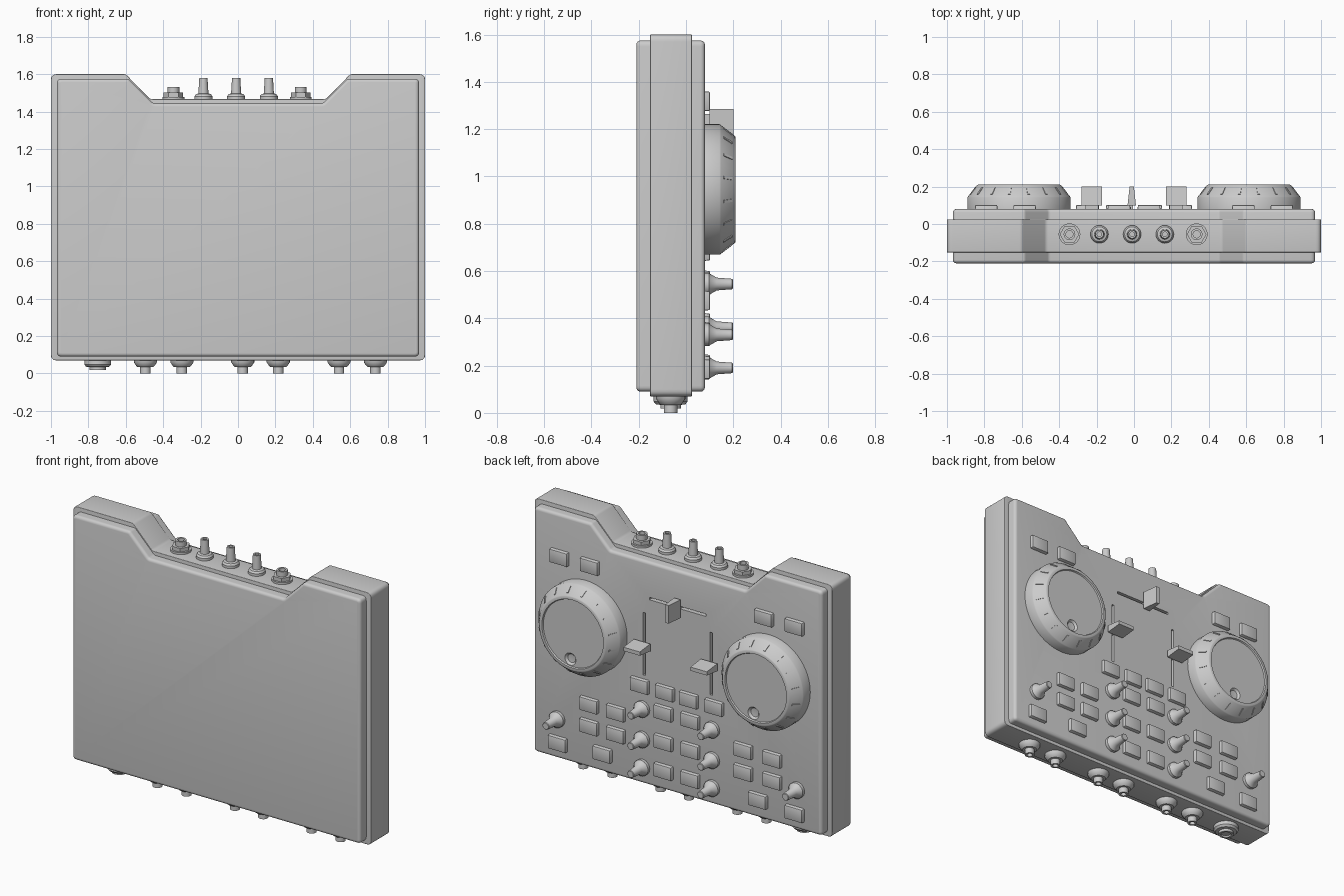
import bpy, bmesh, math
from mathutils import Matrix, Vector

cube = bpy.data.objects.get("Cube")
if cube:
    bpy.data.objects.remove(cube, do_unlink=True)

# Single plain grey
grey = bpy.data.materials.new("plain grey")
grey.use_nodes = True
colour = (0.6, 0.6, 0.6, 1)
grey.diffuse_color = colour
grey.node_tree.nodes["Principled BSDF"].inputs["Base Color"].default_value = colour

FACE = 0.08                                   # y of the control face
TO_BACK = Matrix.Rotation(-math.pi / 2, 4, 'X')
TO_BELOW = Matrix.Rotation(math.pi, 4, 'X')


def finish(bm, name, matrix=Matrix()):
    bmesh.ops.recalc_face_normals(bm, faces=bm.faces)
    mesh = bpy.data.meshes.new(name)
    bm.to_mesh(mesh)
    bm.free()
    mesh.transform(matrix)
    mesh.materials.append(grey)
    ob = bpy.data.objects.new(name, mesh)
    bpy.context.collection.objects.link(ob)
    bpy.ops.object.select_all(action='DESELECT')
    ob.select_set(True)
    bpy.context.view_layer.objects.active = ob
    bpy.ops.object.shade_smooth_by_angle(angle=math.radians(35))
    return ob


def fillet(points, radius, steps=5):
    """Round every corner of a closed 2D outline."""
    out = []
    for i, p in enumerate(points):
        p = Vector(p)
        a = (Vector(points[i - 1]) - p).normalized()
        b = (Vector(points[(i + 1) % len(points)]) - p).normalized()
        half = a.angle(b) / 2
        cut = radius / math.tan(half)
        start, end = p + a * cut, p + b * cut
        for k in range(steps + 1):
            t = k / steps
            out.append(start * (1 - t) ** 2 + p * 2 * t * (1 - t) + end * t * t)
    return out


def slab(name, outline, y0, y1, bevel):
    """Extrude an x-z outline along y and round both rims."""
    bm = bmesh.new()
    base = bm.faces.new([bm.verts.new((p.x, y0, p.y)) for p in outline])
    top = bmesh.ops.extrude_face_region(bm, geom=[base])["geom"]
    bmesh.ops.translate(bm, verts=[v for v in top if isinstance(v, bmesh.types.BMVert)],
                        vec=(0, y1 - y0, 0))
    rims = [e for e in bm.edges if abs(e.verts[0].co.y - e.verts[1].co.y) < 1e-5]
    bmesh.ops.bevel(bm, geom=rims, offset=bevel, segments=4, profile=0.5, affect='EDGES')
    return finish(bm, name)


def lathe(name, profile, matrix, sides=32):
    """Spin (radius, height) points round local z."""
    bm = bmesh.new()
    rings = []
    for r, h in profile:
        if r == 0:
            rings.append([bm.verts.new((0, 0, h))] * sides)
        else:
            rings.append([bm.verts.new((r * math.cos(a), r * math.sin(a), h))
                          for a in (2 * math.pi * k / sides for k in range(sides))])
    for low, high in zip(rings, rings[1:]):
        for k in range(sides):
            n = (k + 1) % sides
            corners = list(dict.fromkeys((low[k], low[n], high[n], high[k])))
            bm.faces.new(corners)
    return finish(bm, name, matrix)


def block(name, matrix, size, taper=(1, 1), bevel=0.0):
    """Box standing on local z = 0, its top scaled by taper."""
    bm = bmesh.new()
    bmesh.ops.create_cube(bm, size=1)
    for v in bm.verts:
        top = v.co.z > 0
        v.co.x *= size[0] * (taper[0] if top else 1)
        v.co.y *= size[1] * (taper[1] if top else 1)
        v.co.z = size[2] if top else 0
    if bevel:
        bmesh.ops.bevel(bm, geom=[e for e in bm.edges if max(v.co.z for v in e.verts) > 0],
                        offset=bevel, segments=2, profile=0.5, affect='EDGES')
    return finish(bm, name, matrix)


def carve(target, cutter):
    mod = target.modifiers.new("cut", 'BOOLEAN')
    mod.operation, mod.object, mod.solver = 'DIFFERENCE', cutter, 'EXACT'
    bpy.ops.object.select_all(action='DESELECT')
    bpy.context.view_layer.objects.active = target
    target.select_set(True)
    bpy.ops.object.modifier_apply(modifier=mod.name)
    bpy.data.objects.remove(cutter, do_unlink=True)


def on_face(x, z, lift=0.0):
    return Matrix.Translation((x, FACE + lift, z)) @ TO_BACK


def outline(w, bottom, top, shoulder, notch_x, notch_z, r):
    right = [(w, bottom), (w, top), (shoulder, top), (notch_x, notch_z)]
    return fillet(right + [(-x, z) for x, z in reversed(right)], r)


# Casing: outer belt and the rounded shell that shows front and back
slab("outer_belt", outline(1.0, 0.07, 1.6, 0.6, 0.47, 1.467, 0.03), -0.152, 0.025, 0.003)
shell = slab("casing_shell", outline(0.968, 0.09, 1.575, 0.585, 0.455, 1.445, 0.025),
             -0.21, FACE, 0.018)

# Fader slots cut into the control face
for x, z, w, h in ((0.225, 0.94, 0.015, 0.38), (-0.225, 0.94, 0.015, 0.38),
                   (0, 1.225, 0.38, 0.015)):
    carve(shell, block("slot_cutter", on_face(x, z, -0.03), (w, h, 0.06)))

# Fader caps, thin along their travel
for name, x, z, across in (("left_fader", 0.225, 0.94, True),
                           ("right_fader", -0.225, 0.94, True),
                           ("cross_fader", -0.012, 1.23, False)):
    stem, cap = (0.07, 0.012), (0.11, 0.045)
    taper = (1, 0.5)
    if not across:
        stem, cap, taper = stem[::-1], cap[::-1], taper[::-1]
    block(name + "_stem", on_face(x, z, -0.03), (*stem, 0.06))
    block(name + "_cap", on_face(x, z, 0.02), (*cap, 0.1), taper)

# Jog wheels with finger dimple and grip marks
for side, x in (("left", 0.615), ("right", -0.615)):
    place = on_face(x, 0.945)
    wheel = lathe(side + "_jog_wheel",
                  [(0, -0.01), (0.276, -0.01), (0.276, 0.062), (0.272, 0.068), (0.226, 0.127),
                   (0.22, 0.13), (0.206, 0.13), (0.202, 0.122), (0, 0.122)], place, 64)
    carve(wheel, lathe("dimple_cutter", [(0, 0.107), (0.026, 0.11), (0.037, 0.122),
                                         (0.037, 0.15), (0, 0.15)],
                       on_face(x + 0.02, 0.785)))
    slope = math.atan2(0.059, 0.046)
    for k in range(16):
        turn = Matrix.Rotation(2 * math.pi * (k + 0.5) / 16, 4, 'Z')
        lean = Matrix.Translation((0.249, 0, 0.095)) @ Matrix.Rotation(slope, 4, 'Y')
        block(side + "_grip_mark", place @ turn @ lean, (0.046, 0.012, 0.005))

# Push buttons
spots = [(x, 1.318) for x in (0.79, 0.585, -0.585, -0.79)]
spots += [(x, 0.685) for x in (0.25, 0.08, -0.08, -0.25)]
spots += [(s * 0.09, z) for z in (0.56, 0.38, 0.205) for s in (1, -1)]
spots += [(x, z) for z in (0.475, 0.342) for x in (0.59, 0.41, -0.445, -0.64)]
spots += [(0.8, 0.185), (0.5, 0.2), (-0.545, 0.2), (-0.79, 0.185)]
for x, z in spots:
    block("push_button", on_face(x, z, -0.005), (0.122, 0.084, 0.027), (0.97, 0.96), 0.006)

# Rotary knobs
knob = [(0, -0.01), (0.048, -0.01), (0.048, 0.018), (0.042, 0.024), (0.027, 0.05),
        (0.022, 0.115), (0.019, 0.118), (0, 0.118)]
for x, z in [(s * 0.235, z) for z in (0.545, 0.36, 0.19) for s in (1, -1)] + \
        [(0.805, 0.33), (-0.805, 0.33)]:
    lathe("rotary_knob", knob, on_face(x, z), 24)

# Top sockets: three tall plugs between two hex nut sockets
for x in (-0.185, -0.01, 0.165):
    lathe("top_plug", [(0, -0.01), (0.048, -0.01), (0.048, 0.015), (0.04, 0.026), (0.027, 0.03),
                       (0.022, 0.113), (0.012, 0.113), (0.012, 0.08), (0, 0.08)],
          Matrix.Translation((x, -0.055, 1.467)), 24)
for x in (-0.345, 0.335):
    place = Matrix.Translation((x, -0.055, 1.467))
    lathe("hex_socket_washer", [(0, -0.01), (0.058, -0.01), (0.058, 0.012), (0, 0.012)], place)
    lathe("hex_socket_nut", [(0, 0.01), (0.052, 0.01), (0.052, 0.034), (0, 0.034)], place, 6)
    lathe("hex_socket_sleeve", [(0, 0.03), (0.031, 0.03), (0.031, 0.065), (0.019, 0.065),
                                (0.019, 0.036), (0, 0.036)], place)

# Bottom sockets and one wide dial
for x in (-0.495, -0.3, 0.025, 0.215, 0.54, 0.735):
    lathe("bottom_socket", [(0, -0.01), (0.062, -0.01), (0.062, 0.01), (0.05, 0.028),
                            (0.042, 0.036), (0.028, 0.036), (0.028, 0.07), (0.016, 0.07),
                            (0.016, 0.04), (0, 0.04)],
          Matrix.Translation((x, -0.065, 0.07)) @ TO_BELOW, 24)
lathe("bottom_dial", [(0, -0.01), (0.072, -0.01), (0.072, 0.022), (0.062, 0.034),
                      (0.043, 0.036), (0.043, 0.052), (0.03, 0.052), (0.03, 0.042), (0, 0.042)],
      Matrix.Translation((-0.75, -0.065, 0.07)) @ TO_BELOW)
